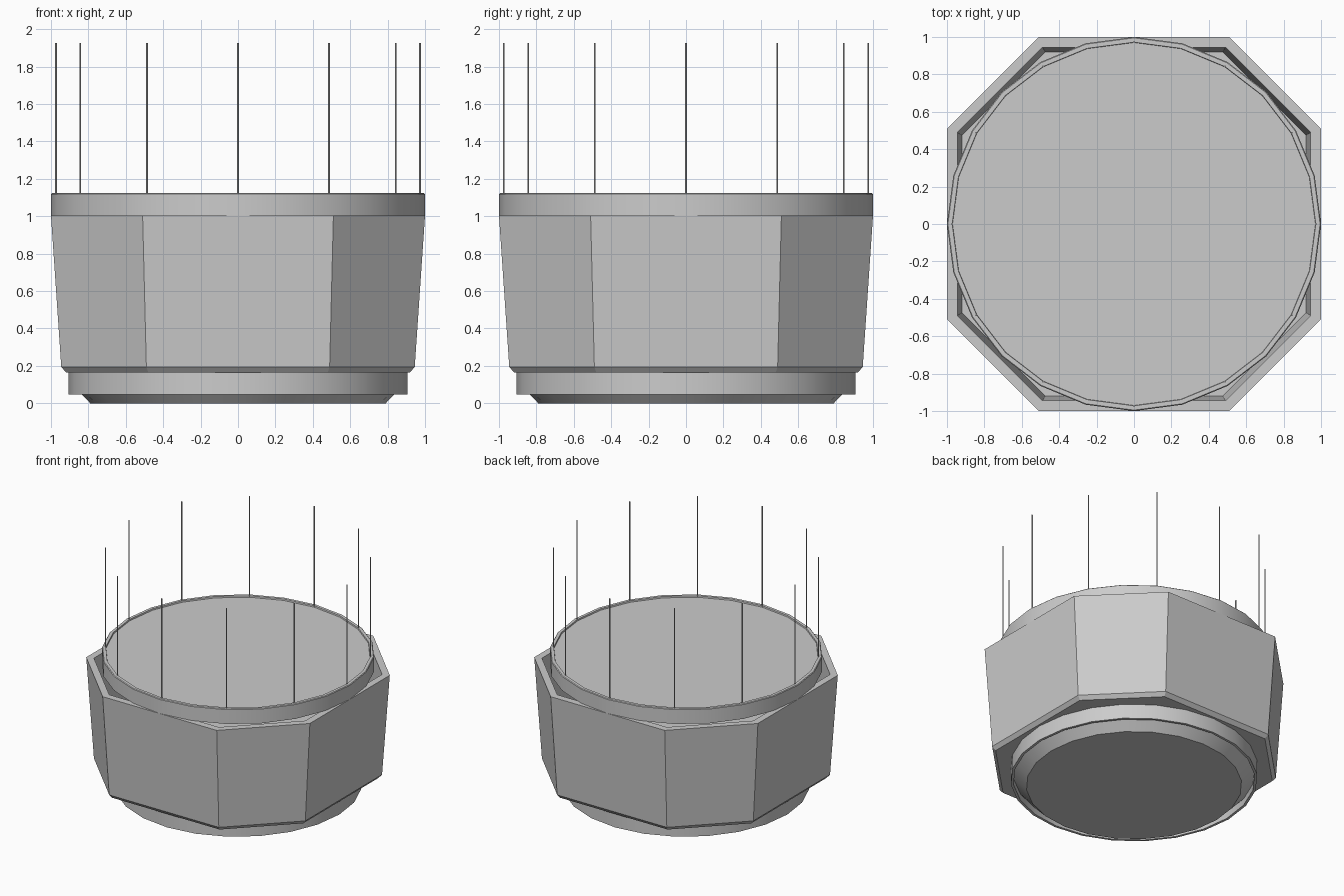
import bpy, bmesh, math

if "Cube" in bpy.data.objects:
    bpy.data.objects.remove(bpy.data.objects["Cube"])


def finish(bm, name, smooth_angle=None):
    bmesh.ops.remove_doubles(bm, verts=bm.verts, dist=1e-5)
    bmesh.ops.recalc_face_normals(bm, faces=bm.faces)
    me = bpy.data.meshes.new(name)
    bm.to_mesh(me)
    bm.free()
    if smooth_angle:
        me.polygons.foreach_set("use_smooth", [True] * len(me.polygons))
        me.set_sharp_from_angle(angle=math.radians(smooth_angle))
    ob = bpy.data.objects.new(name, me)
    bpy.context.collection.objects.link(ob)
    return ob


def skin(rings, name, smooth_angle=None):
    """Bridge a stack of equal-length point loops and cap both ends."""
    bm = bmesh.new()
    loops = [[bm.verts.new(p) for p in ring] for ring in rings]
    n = len(loops[0])
    for a, b in zip(loops, loops[1:]):
        for i in range(n):
            j = (i + 1) % n
            bm.faces.new((a[i], a[j], b[j], b[i]))
    bm.faces.new(loops[0])
    bm.faces.new(loops[-1])
    return finish(bm, name, smooth_angle)


def circle(r, z, n=24):
    return [(r * math.cos(2 * math.pi * i / n), r * math.sin(2 * math.pi * i / n), z)
            for i in range(n)]


def octagon(a, b, z):
    return [(a, -b, z), (a, b, z), (b, a, z), (-b, a, z),
            (-a, b, z), (-a, -b, z), (-b, -a, z), (b, -a, z)]


# Tapered eight-sided tub: chamfered underside, outer wall, rim, inner wall, floor
skin([octagon(0.92, 0.48, 0.165), octagon(0.945, 0.49, 0.195),
      octagon(1.0, 0.51, 1.005), octagon(0.945, 0.49, 1.005),
      octagon(0.92, 0.475, 0.37)], "octagonal_tub")

# Round foot: collar with a sloped plug set inside it
skin([circle(0.79, 0), circle(0.885, 0.1), circle(0.885, 0.048),
      circle(0.905, 0.048), circle(0.905, 0.17)], "round_foot", 30)

# Top platform: thin raised lip around a shallow recess
skin([circle(1.0, 1.003), circle(1.0, 1.118), circle(0.995, 1.123),
      circle(0.972, 1.123), circle(0.97, 1.112)], "top_platform", 30)

# Ring of thin upright rods on the lip
for k in range(12):
    t = math.radians(30 * k)
    x, y = 0.974 * math.cos(t), 0.974 * math.sin(t)
    rings = [[(x + px, y + py, z) for px, py, _ in circle(0.005, 0, 6)]
             for z in (1.11, 1.925)]
    skin(rings, f"upright_rod_{k + 1:02d}")
